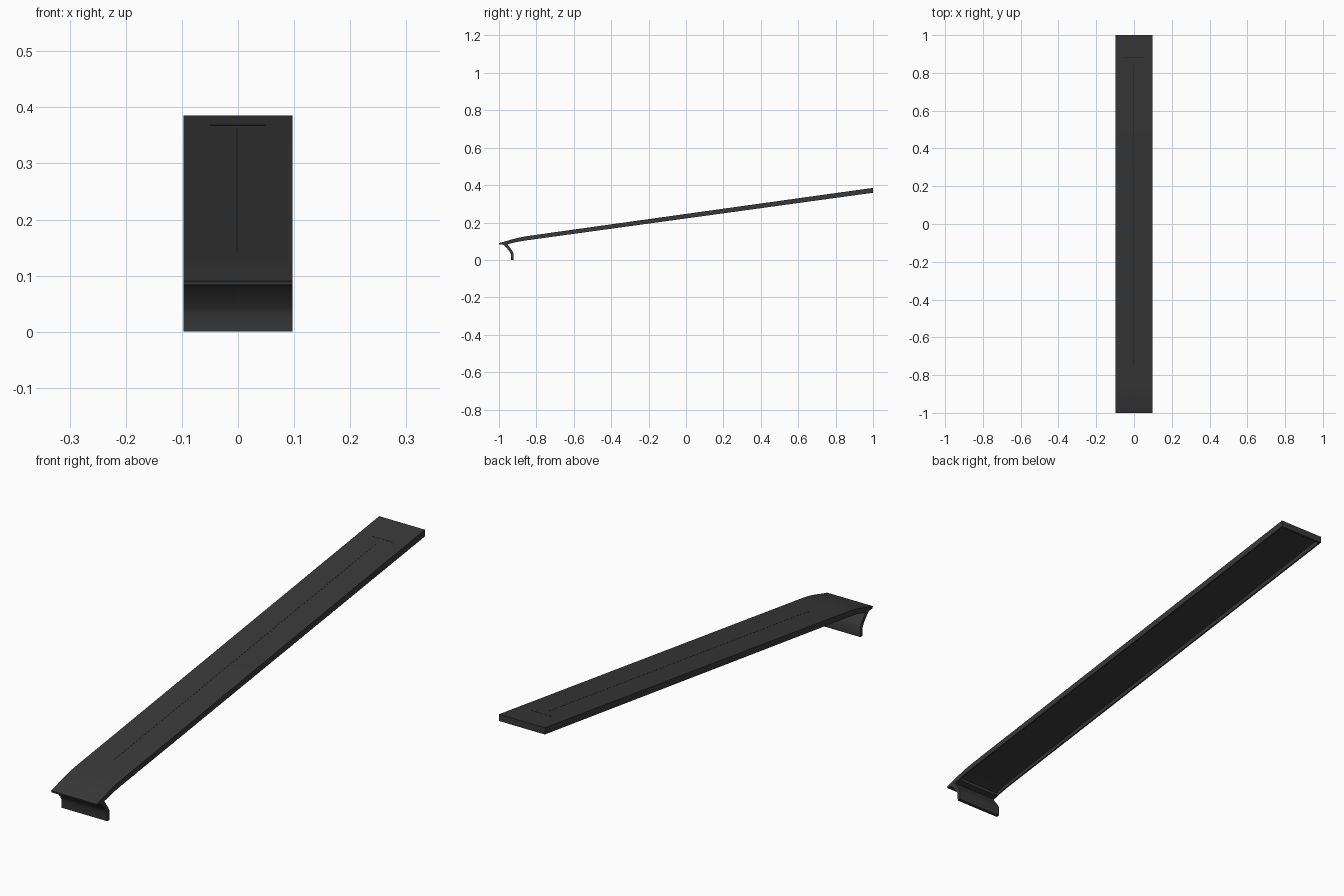
import bpy, bmesh

if "Cube" in bpy.data.objects:
    bpy.data.objects.remove(bpy.data.objects["Cube"])

HALF = 0.0975
dark = bpy.data.materials.new("dark_grey")
dark.diffuse_color = (0.04, 0.04, 0.04, 1)
dark.use_nodes = True
dark.node_tree.nodes["Principled BSDF"].inputs["Base Color"].default_value = dark.diffuse_color
black = bpy.data.materials.new("seam_black")
black.diffuse_color = (0.015, 0.015, 0.015, 1)
black.use_nodes = True
black.node_tree.nodes["Principled BSDF"].inputs["Base Color"].default_value = black.diffuse_color


def prism(name, profile, x0, x1, mat=dark):
    """Extrude a closed (y, z) profile from x0 to x1."""
    bm = bmesh.new()
    face = bm.faces.new([bm.verts.new((x0, y, z)) for y, z in profile])
    ext = bmesh.ops.extrude_face_region(bm, geom=[face])
    verts = [v for v in ext["geom"] if isinstance(v, bmesh.types.BMVert)]
    bmesh.ops.translate(bm, verts=verts, vec=(x1 - x0, 0, 0))
    bmesh.ops.recalc_face_normals(bm, faces=bm.faces)
    mesh = bpy.data.meshes.new(name)
    bm.to_mesh(mesh)
    bm.free()
    mesh.materials.append(mat)
    obj = bpy.data.objects.new(name, mesh)
    bpy.context.collection.objects.link(obj)
    return obj


def smooth(obj):
    bpy.ops.object.select_all(action='DESELECT')
    obj.select_set(True)
    bpy.context.view_layer.objects.active = obj
    bpy.ops.object.shade_smooth_by_angle(angle=0.5)


# Long sloping cover with a drooping front lip
top = [(-1.0, 0.090), (-0.97, 0.098), (-0.93, 0.110), (-0.89, 0.120),
       (-0.85, 0.127), (1.0, 0.385)]
under = [(1.0, 0.359), (-0.85, 0.105), (-0.90, 0.097), (-0.94, 0.087),
         (-0.975, 0.082), (-0.998, 0.083)]
cover = prism("cover", top + under, -HALF, HALF)

# Hollow underside leaving thin side and end walls
cavity = [(-0.93, 0.101), (-0.89, 0.112), (-0.85, 0.119), (0.993, 0.376),
          (0.993, 0.30), (-0.85, 0.06), (-0.93, 0.06)]
cutter = prism("cavity_cutter", cavity, -HALF + 0.006, HALF - 0.006)
cutter.hide_render = True
mod = cover.modifiers.new("hollow", 'BOOLEAN')
mod.object = cutter
mod.operation = 'DIFFERENCE'
mod.solver = 'EXACT'
bpy.context.view_layer.objects.active = cover
bpy.ops.object.modifier_apply(modifier=mod.name)
bpy.data.objects.remove(cutter)
smooth(cover)

# Curved hook below the front lip
hook = [(-0.982, 0.084), (-0.968, 0.074), (-0.954, 0.058), (-0.943, 0.044),
        (-0.937, 0.032), (-0.936, 0.0), (-0.923, 0.0), (-0.923, 0.036),
        (-0.930, 0.050), (-0.942, 0.067), (-0.952, 0.080), (-0.955, 0.088)]
smooth(prism("front_hook", hook, -HALF, HALF))


# Fine crease lines on the top face
def top_z(y):
    return 0.127 + (y + 0.85) * 0.258 / 1.85


def crease(name, y0, y1, x0, x1):
    a, b = top_z(y0), top_z(y1)
    prism(name, [(y0, a - 0.001), (y1, b - 0.001), (y1, b + 0.0003),
                 (y0, a + 0.0003)], x0, x1, black)


crease("centre_crease", -0.75, 0.84, -0.003, -0.001)
crease("rear_crease", 0.878, 0.881, -0.05, 0.05)
